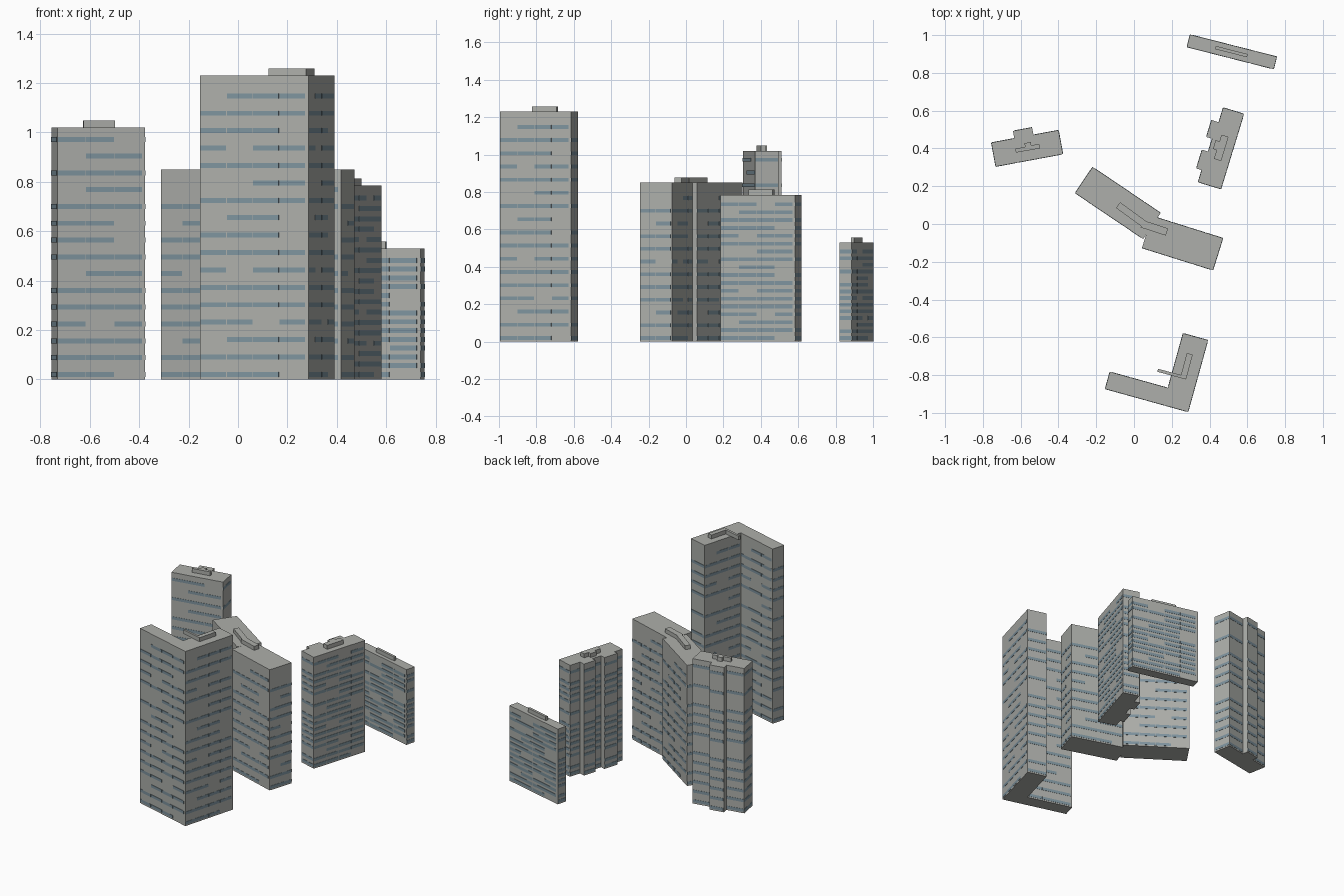
import bpy
import bmesh
from math import atan2, pi, radians
from mathutils import Matrix, Vector

cube = bpy.data.objects.get("Cube")
if cube:
    bpy.data.objects.remove(cube)


def make_material(name, color):
    mat = bpy.data.materials.new(name)
    mat.use_nodes = True
    mat.diffuse_color = (*color, 1)
    bsdf = next(n for n in mat.node_tree.nodes if n.type == 'BSDF_PRINCIPLED')
    bsdf.inputs["Base Color"].default_value = (*color, 1)
    return mat


CONCRETE = make_material("concrete_grey", (0.42, 0.43, 0.405))
GLASS = make_material("window_blue_grey", (0.21, 0.295, 0.345))

# Window bands repeat up the walls: one row per floor, one mark per bay
BANDS = ["###.", "####", ".###", "##.#", "####", "####", "#.##",
         "####", "###.", ".##.", "####", "..##", "####", "#.##"]
BAY = 0.11
BAND_HEIGHT = 0.02
PLATE = 0.003
ROOF_HEIGHT = 0.028


def outline(start, heading, walls):
    """Walk a square-cornered outline: turn left after each wall,
    or right after a negative one; the last wall closes the loop."""
    points = [Vector(start)]
    angle = radians(heading)
    for wall in walls:
        points.append(points[-1] + Matrix.Rotation(angle, 2) @ Vector((abs(wall), 0)))
        angle += pi / 2 if wall > 0 else -pi / 2
    return points


def rectangle(start, heading, length, width):
    return outline(start, heading, [length, width, length])


def finish(bm, name, mat):
    mesh = bpy.data.meshes.new(name)
    bm.to_mesh(mesh)
    bm.free()
    mesh.materials.append(mat)
    obj = bpy.data.objects.new(name, mesh)
    bpy.context.collection.objects.link(obj)


def prism(name, points, bottom, height):
    """Extrude a footprint into a closed block."""
    bm = bmesh.new()
    base = bm.faces.new([bm.verts.new((p.x, p.y, bottom)) for p in points])
    new = bmesh.ops.extrude_face_region(bm, geom=[base], use_keep_orig=True)
    verts = [g for g in new["geom"] if isinstance(g, bmesh.types.BMVert)]
    bmesh.ops.translate(bm, verts=verts, vec=(0, 0, height))
    bmesh.ops.recalc_face_normals(bm, faces=bm.faces)
    finish(bm, name, CONCRETE)


def windows(name, points, floors, step, shift, blank):
    """Lay thin window plates along every wall wide enough for a bay."""
    bm = bmesh.new()
    for side, (a, b) in enumerate(zip(points, points[1:] + points[:1])):
        wall = b - a
        if side == blank or wall.length < BAY / 2:
            continue
        count = max(1, round(wall.length / BAY))
        width = wall.length * 0.97 / count
        turn = Matrix.Rotation(atan2(wall.y, wall.x), 4, 'Z')
        size = Matrix.Diagonal((width - PLATE, PLATE, BAND_HEIGHT, 1))
        for floor in range(floors):
            row = BANDS[floor % len(BANDS)]
            for i in range(count):
                if row[(i + shift) % len(row)] == "#":
                    spot = a + wall.normalized() * width * (i + 0.5)
                    place = Matrix.Translation((*spot, BAND_HEIGHT + step * floor))
                    bmesh.ops.create_cube(bm, size=1, matrix=place @ turn @ size)
    finish(bm, name, GLASS)


def tower(name, height, floors, step, plan, roof, shift=0, blank=None):
    prism(name, plan, 0, height)
    prism(name + "_roof_block", roof, height, ROOF_HEIGHT)
    windows(name + "_windows", plan, floors, step, shift, blank)


# Tall corner tower with an L-shaped plan
tower("corner_tower", 1.23, 17, 0.0705,
      outline((-.153, -.873), -15.5, [.456, .394, .137, -.3, .319]),
      outline((.123, -.782), -15, [.158, .136, .032, -.12, .126]))

# Bent tower: two wings that meet at an angle, with no windows at the joint
tower("bent_tower_west_wing", 0.85, 12, 0.068,
      rectangle((-.312, .164), -34, .435, .166),
      rectangle((-.095, .085), -36, .165, .037), blank=1)
tower("bent_tower_east_wing", 0.85, 12, 0.068,
      rectangle((.042, -.127), -17.4, .394, .178),
      rectangle((.035, -.018), -18, .14, .04), blank=3)

# Left tower with a shallow rear bay
tower("left_tower", 1.02, 15, 0.068,
      outline((-.732, .304), 10.5, [.362, .129, -.135, .04, .103, -.04, .124]),
      outline((-.625, .378), 10, [.129, .024, -.042, .017, .034, -.02, .053]),
      shift=1)

# Right tower with stepped bays on its inner side
tower("right_tower", 0.785, 18, 0.042,
      outline((.339, .222), -17, [.127, .416, .115, -.081, .04, .094,
                                  -.032, -.071, .034, .104, -.03]),
      outline((.423, .345), -17, [.04, .134, .039, -.037, .021, .048, -.021]))

# Thin slab at the back
tower("back_slab", 0.53, 14, 0.0355,
      rectangle((.28, .937), -14.3, .474, .068),
      rectangle((.429, .926), -14.3, .174, .017))
